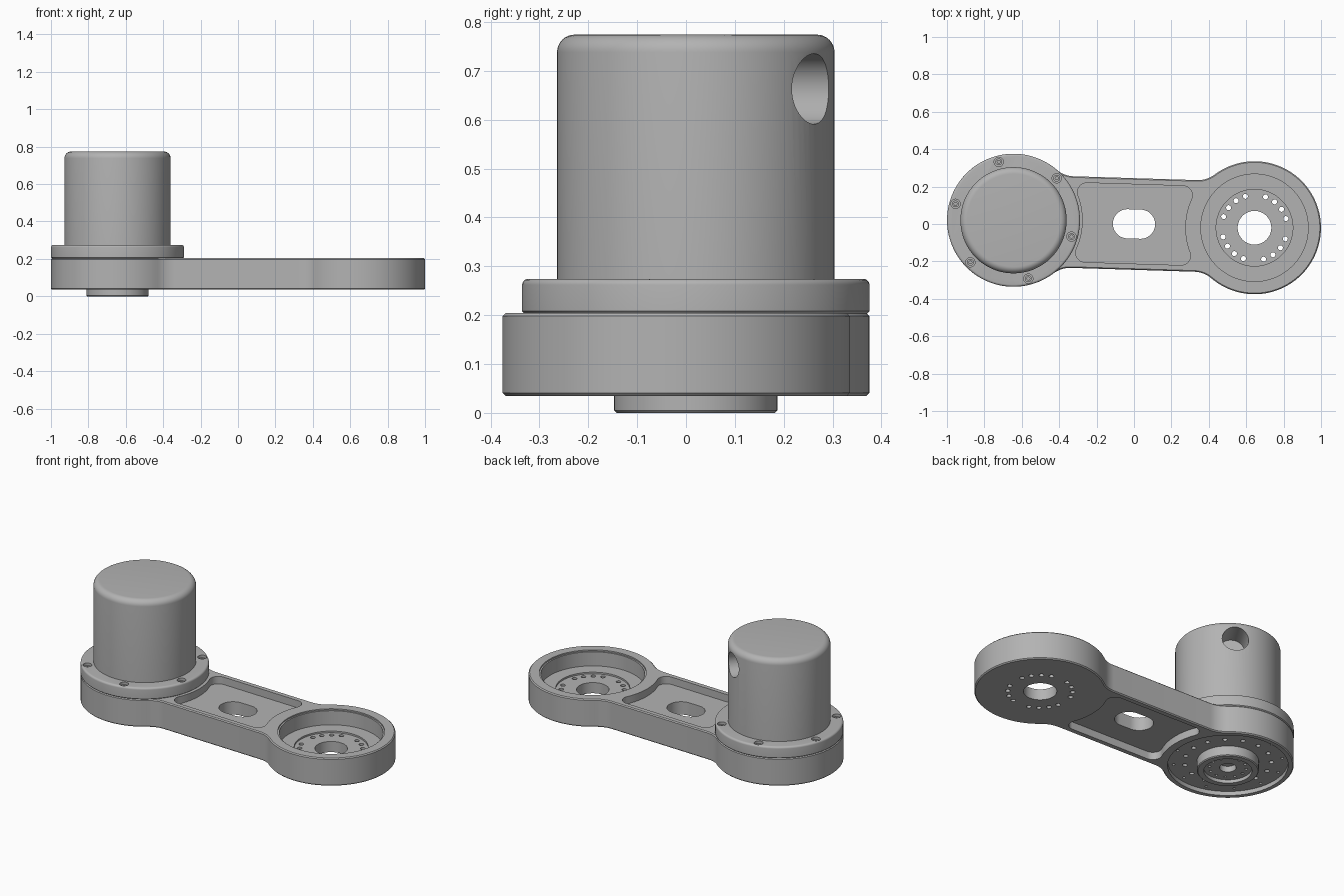
import bpy, bmesh
from math import pi, sin, cos, atan2, sqrt, radians
from mathutils import Matrix, Vector

if "Cube" in bpy.data.objects:
    bpy.data.objects.remove(bpy.data.objects["Cube"])

AXIS = 0.6445         # distance of each joint from the middle
RIM = 0.3555          # outer radius of both joints
BASE, DECK = 0.035, 0.204
TILT = Matrix.Rotation(radians(-1.78), 4, "Z")

grey = bpy.data.materials.new("machined grey")
grey.use_nodes = True
grey.diffuse_color = (0.45, 0.45, 0.45, 1)
grey.node_tree.nodes["Principled BSDF"].inputs["Base Color"].default_value = (0.45, 0.45, 0.45, 1)


def arc(cx, cy, r, a0, a1, n):
    return [(cx + r * cos(a0 + (a1 - a0) * i / n), cy + r * sin(a0 + (a1 - a0) * i / n))
            for i in range(n + 1)]


def circle(cx, cy, r, n=96):
    return arc(cx, cy, r, 0, 2 * pi, n)[:-1]


def hole_ring(cx, ring, r, angles, n=16):
    return [circle(cx + ring * cos(radians(a)), ring * sin(radians(a)), r, n) for a in angles]


def four_way(quarter):
    """Mirror a quarter outline into a closed loop."""
    half = quarter + [(-x, y) for x, y in reversed(quarter)]
    loop = []
    for x, y in half + [(x, -y) for x, y in reversed(half)]:
        if all((x - u) ** 2 + (y - v) ** 2 > 1e-8 for u, v in loop):
            loop.append((x, y))
    return loop


def loft(bm, sections):
    """Closed solid through (loop, z) sections."""
    rings = [[bm.verts.new((x, y, z)) for x, y in loop] for loop, z in sections]
    n = len(rings[0])
    for a, b in zip(rings, rings[1:]):
        for i in range(n):
            j = (i + 1) % n
            bm.faces.new((a[i], a[j], b[j], b[i]))
    bm.faces.new(rings[0][::-1])
    bm.faces.new(rings[-1])


def solid(name, stacks):
    bm = bmesh.new()
    for sections in stacks:
        loft(bm, sections)
    bmesh.ops.recalc_face_normals(bm, faces=bm.faces)
    mesh = bpy.data.meshes.new(name)
    bm.to_mesh(mesh)
    bm.free()
    obj = bpy.data.objects.new(name, mesh)
    bpy.context.scene.collection.objects.link(obj)
    return obj


def turned(name, cx, profile):
    return solid(name, [[(circle(cx, 0, r), z) for r, z in profile]])


def bake(obj):
    graph = bpy.context.evaluated_depsgraph_get()
    mesh = bpy.data.meshes.new_from_object(obj.evaluated_get(graph))
    obj.modifiers.clear()
    obj.data = mesh


def cut(obj, loops, z0, z1, matrix=None):
    """Subtract prisms with the given outlines."""
    cutter = solid("cutter", [[(loop, z0), (loop, z1)] for loop in loops])
    cutter.hide_render = True
    if matrix:
        cutter.data.transform(matrix)
    mod = obj.modifiers.new("cut", "BOOLEAN")
    mod.operation, mod.solver, mod.object = "DIFFERENCE", "EXACT", cutter
    bake(obj)
    bpy.data.objects.remove(cutter)


def finish(obj):
    obj.data.transform(TILT)
    obj.data.materials.clear()
    obj.data.materials.append(grey)
    for face in obj.data.polygons:
        face.material_index = 0
    bpy.ops.object.select_all(action="DESELECT")
    obj.select_set(True)
    bpy.context.view_layer.objects.active = obj
    bpy.ops.object.shade_smooth_by_angle(angle=radians(30))


# Arm: two round joints blended into a straight waist
waist, blend = 0.245, 0.145
dx = sqrt((RIM + blend) ** 2 - (waist + blend) ** 2)
touch = atan2(waist + blend, -dx)
outline = four_way(arc(AXIS, 0, RIM, 0, touch, 36)
                   + arc(AXIS - dx, waist + blend, blend, touch - pi, -pi / 2, 10))
arm = solid("arm", [[(outline, BASE), (outline, DECK)]])
bevel = arm.modifiers.new("edge", "BEVEL")
bevel.width, bevel.segments = 0.006, 1
bevel.limit_method, bevel.angle_limit = "ANGLE", radians(60)
bake(arm)

# Waist pockets above and below, joined by a slot
side, corner, scoop = 0.212, 0.05, 0.37
dx = sqrt((scoop + corner) ** 2 - (side - corner) ** 2)
touch = atan2(side - corner, -dx)
pocket = four_way(arc(AXIS, 0, scoop, pi, touch, 8)
                  + arc(AXIS - dx, side - corner, corner, touch - pi, pi / 2, 10))
cut(arm, [pocket], DECK - 0.045, 0.3)
cut(arm, [pocket], -0.1, BASE + 0.045)
cut(arm, [four_way(arc(0.035, 0, 0.078, 0, pi / 2, 14))], -0.1, 0.3)

# Open joint: stepped bore, centre hole and bolt circle
for r, z in ((0.296, 0.196), (0.287, 0.11), (0.205, 0.1), (0.09, -0.1)):
    cut(arm, [circle(AXIS, 0, r)], z, 0.3)
bolts = [a for a in range(0, 360, 18) if a % 90]
cut(arm, hole_ring(AXIS, 0.175, 0.0135, bolts), -0.1, 0.3)

# Underside of the motor joint: recess with two hole circles
cut(arm, [circle(-AXIS, 0, 0.325)], -0.1, 0.06)
cut(arm, hole_ring(-AXIS, 0.235, 0.013, range(0, 360, 24)), -0.1, 0.085)
cut(arm, hole_ring(-AXIS, 0.295, 0.008, range(15, 375, 30)), -0.1, 0.08)
finish(arm)

# Output hub below the motor
hub = turned("output_hub", -AXIS, [(0.045, 0.055), (0.045, 0.02), (0.13, 0.02), (0.13, 0),
                                   (0.162, 0), (0.167, 0.005), (0.167, 0.066)])
cut(hub, hole_ring(-AXIS, 0.1, 0.008, range(0, 360, 30)), -0.1, 0.04)
finish(hub)

# Motor flange with counterbored screws
flange = turned("motor_flange", -AXIS, [(RIM - 0.006, DECK - 0.002), (RIM, DECK + 0.004)]
                + [(r, z) for r, z in arc(RIM - 0.012, 0.262, 0.012, 0, pi / 2, 5)])
screws = range(46, 406, 60)
cut(flange, hole_ring(-AXIS, 0.322, 0.025, screws, 24), 0.245, 0.4)
finish(flange)
heads = solid("flange_screws", [[(loop, 0.24), (loop, 0.262)]
                                for loop in hole_ring(-AXIS, 0.322, 0.018, screws, 24)])
cut(heads, hole_ring(-AXIS, 0.322, 0.009, screws, 6), 0.25, 0.4)
finish(heads)

# Motor housing with rounded crown and cable opening
housing = turned("motor_housing", -AXIS, [(0.284, 0.265)]
                 + arc(0.284 - 0.036, 0.774 - 0.036, 0.036, 0, pi / 2, 8))
aim = (Matrix.Translation(Vector((-AXIS, 0, 0.663)))
       @ Matrix.Rotation(radians(60.3), 4, "Z") @ Matrix.Rotation(pi / 2, 4, "Y"))
cut(housing, [circle(0, 0, 0.072, 48)], 0.14, 0.4, aim)
finish(housing)
